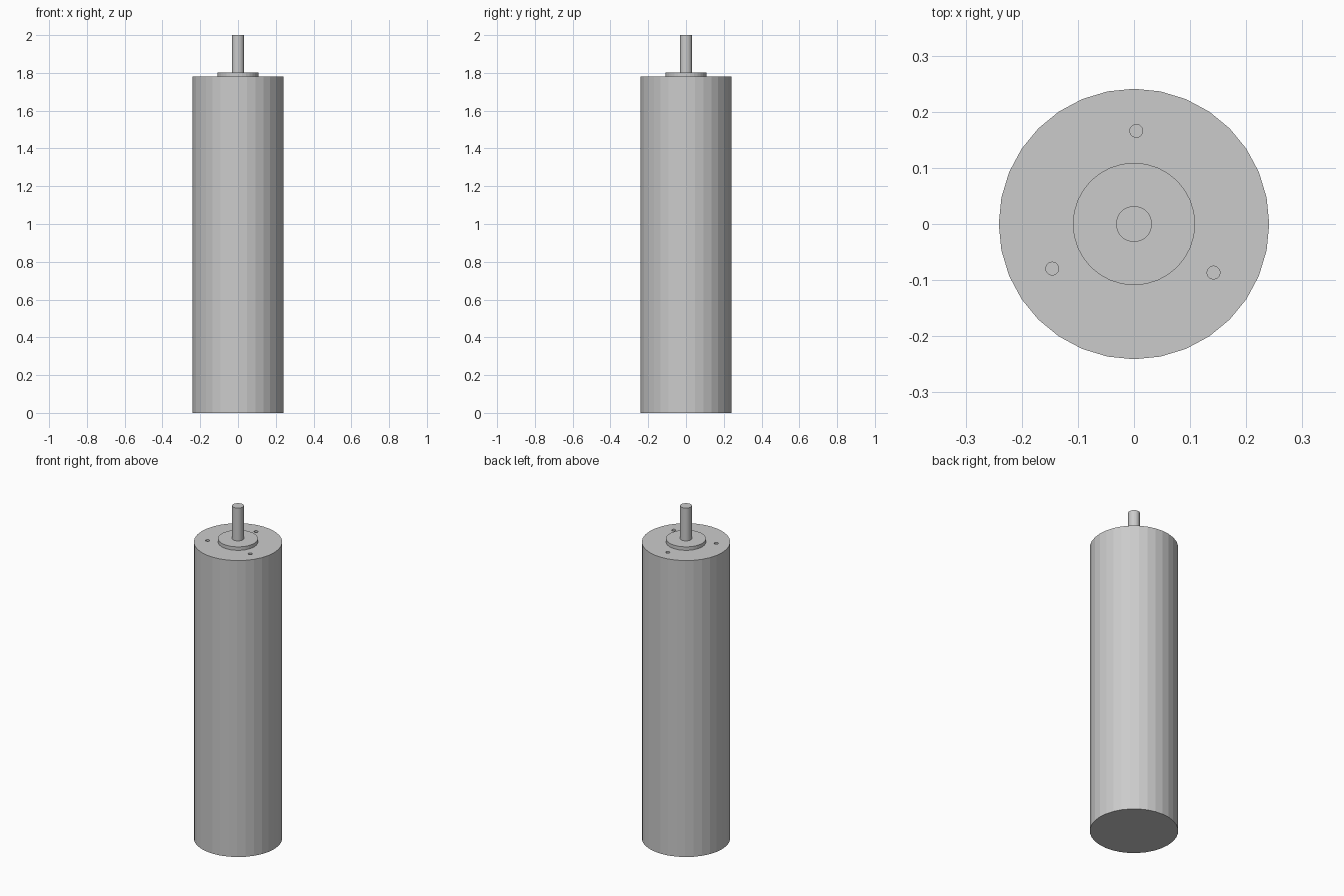
import bpy
from math import cos, sin, radians

if "Cube" in bpy.data.objects:
    bpy.data.objects.remove(bpy.data.objects["Cube"])


def cylinder(name, radius, z0, z1, x=0, y=0, sides=32):
    bpy.ops.mesh.primitive_cylinder_add(
        vertices=sides, radius=radius, depth=z1 - z0, location=(x, y, (z0 + z1) / 2))
    obj = bpy.context.object
    obj.name = name
    return obj


# Motor body, front collar and output shaft
body = cylinder("motor_body", 0.241, 0, 1.782)
cylinder("front_collar", 0.109, 1.782, 1.803)
cylinder("output_shaft", 0.032, 1.803, 2.0)

# Three blind mounting holes in the front face
for i in range(3):
    a = radians(88.6 + 120 * i)
    cutter = cylinder("hole_cutter", 0.0115, 1.68, 1.85,
                      0.166 * cos(a), 0.166 * sin(a), sides=20)
    cutter.hide_render = True
    mod = body.modifiers.new("mounting_hole", 'BOOLEAN')
    mod.operation = 'DIFFERENCE'
    mod.solver = 'EXACT'
    mod.object = cutter
    bpy.context.view_layer.objects.active = body
    bpy.ops.object.modifier_apply(modifier=mod.name)
    bpy.data.objects.remove(cutter, do_unlink=True)
